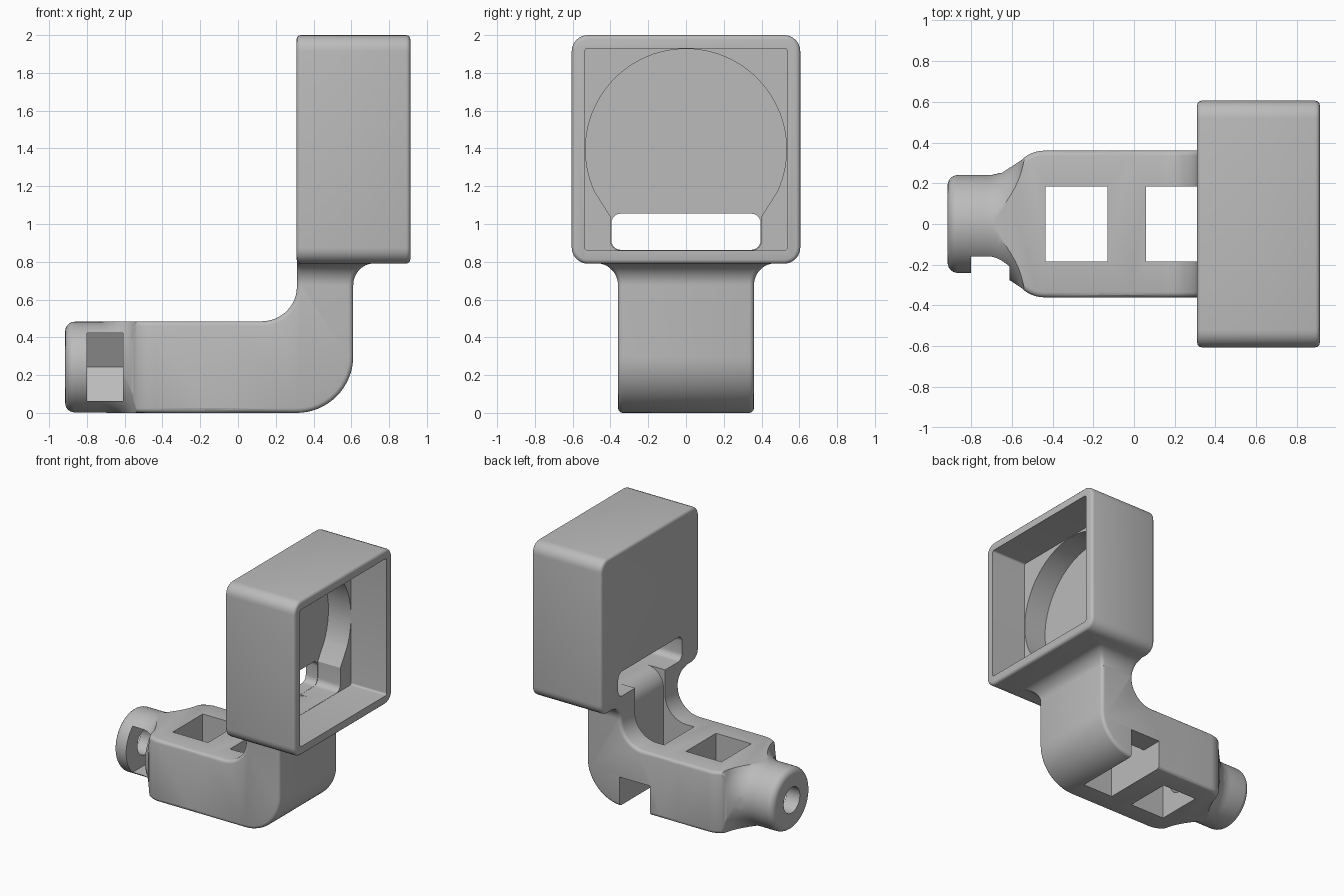
import bpy, bmesh
from math import sin, cos, pi, radians, sqrt

if "Cube" in bpy.data.objects:
    bpy.data.objects.remove(bpy.data.objects["Cube"], do_unlink=True)

grey = bpy.data.materials.new("plain grey")
grey.use_nodes = True
grey.diffuse_color = (0.5, 0.5, 0.5, 1)
grey.node_tree.nodes["Principled BSDF"].inputs["Base Color"].default_value = (0.5, 0.5, 0.5, 1)

MID = 0.2425   # height of the nose axis
TOP = 0.485    # top of the arm


def arc(cx, cy, r, a0, a1, n=12):
    return [(cx + r * cos(radians(a0 + (a1 - a0) * i / n)),
             cy + r * sin(radians(a0 + (a1 - a0) * i / n))) for i in range(n + 1)]


def round_rect(u0, u1, v0, v1, r, n=6):
    return (arc(u1 - r, v0 + r, r, -90, 0, n) + arc(u1 - r, v1 - r, r, 0, 90, n)
            + arc(u0 + r, v1 - r, r, 90, 180, n) + arc(u0 + r, v0 + r, r, 180, 270, n))


def loft(name, rings):
    """Closed skin through rings with equal point counts, capped at both ends."""
    bm = bmesh.new()
    loops = [[bm.verts.new(p) for p in ring] for ring in rings]
    for a, b in zip(loops, loops[1:]):
        for i in range(len(a)):
            j = (i + 1) % len(a)
            bm.faces.new((a[i], a[j], b[j], b[i]))
    bm.faces.new(loops[0][::-1])
    bm.faces.new(loops[-1])
    bmesh.ops.recalc_face_normals(bm, faces=bm.faces)
    mesh = bpy.data.meshes.new(name)
    bm.to_mesh(mesh)
    bm.free()
    mesh.materials.append(grey)
    obj = bpy.data.objects.new(name, mesh)
    bpy.context.collection.objects.link(obj)
    return obj


def prism(name, pts, axis, d0, d1):
    place = {"x": lambda u, v, d: (d, u, v),
             "y": lambda u, v, d: (u, d, v),
             "z": lambda u, v, d: (u, v, d)}[axis]
    return loft(name, [[place(u, v, d) for u, v in pts] for d in (d0, d1)])


def lathe(name, profile, n=64):
    """Revolve (x, radius) points round the nose axis."""
    return loft(name, [[(x, r * cos(2 * pi * i / n), MID + r * sin(2 * pi * i / n))
                        for i in range(n)] for x, r in profile])


def apply(obj, mod):
    bpy.context.view_layer.objects.active = obj
    bpy.ops.object.modifier_apply(modifier=mod.name)


def soften(obj, width):
    mod = obj.modifiers.new("soft_edges", "BEVEL")
    mod.width, mod.segments = width, 3
    mod.limit_method, mod.angle_limit = "ANGLE", radians(50)
    apply(obj, mod)


def combine(obj, other, how):
    mod = obj.modifiers.new(how, "BOOLEAN")
    mod.operation, mod.solver, mod.object = how, "EXACT", other
    apply(obj, mod)
    bpy.data.objects.remove(other, do_unlink=True)


# Arm head: tapered plan, trimmed by a revolved nose that flares into the arm
half = [(0.0, 0.36)] + arc(-0.44, 0.20, 0.16, 90, 135, 6) + [(-0.65, 0.25), (-0.95, 0.25)]
head = prism("arm_head", half + [(x, -y) for x, y in reversed(half)], "z", 0, TOP)
soften(head, 0.025)
nose = lathe("nose", arc(-0.865, 0.19, 0.05, 180, 90, 6)
             + [(-0.74, 0.24)] + arc(-0.72, 0.42, 0.18, 270, 335, 8)
             + [(-0.5, 0.5), (0.3, 0.55)])
combine(head, nose, "INTERSECT")

# Bent arm: side profile with a round heel and a filleted inner corner
profile = ([(-0.2, 0)] + arc(0.31, 0.3, 0.3, -90, 0, 16) + [(0.61, 0.83), (0.312, 0.83)]
           + arc(0.127, 0.67, 0.185, 0, -90) + [(-0.2, TOP)])
body = prism("camera_arm_bracket", profile, "y", -0.36, 0.36)
body.name = "housing_bracket"
soften(body, 0.025)
combine(body, head, "UNION")

# Flared neck under the housing
R = 0.12
rings = []
for i in range(11):
    t = 0.12 * i / 10
    d = R - sqrt(R * R - t * t) if i else 0
    d = min(d, 0.11)
    rings.append([(x, y, 0.675 + t) for x, y in
                  round_rect(0.313, 0.61 + d, -0.36 - d, 0.36 + d, 0.025, 4)])
rings.append([(x, y, 0.83) for x, y, z in rings[-1]])
combine(body, loft("neck_flare", rings), "UNION")

# Square housing
housing = prism("housing", round_rect(-0.605, 0.605, 0.79, 2.0, 0.085), "x", 0.31, 0.912)
soften(housing, 0.022)
combine(body, housing, "UNION")

# Housing recesses: square opening, round well running down into the slot, rear slot
deep = (arc(0, 1.395, 0.532, -25, 205, 60) + [(-0.4, 1.04)]
        + arc(-0.35, 0.912, 0.05, 180, 270, 6) + arc(0.35, 0.912, 0.05, 270, 360, 6)
        + [(0.4, 1.04)])
channel = ([(0.06, -0.1), (0.325, -0.1)] + arc(0.465, 0.722, 0.14, 180, 90)
           + [(0.465, 0.9), (0.06, 0.9)])
nut = [(-0.5, MID - 0.18), (0.104, MID - 0.18), (0.208, MID),
       (0.104, MID + 0.18), (-0.5, MID + 0.18)]
cutters = [
    prism("opening", round_rect(-0.535, 0.535, 0.86, 1.93, 0.015), "x", 0.605, 1.0),
    prism("round_well", deep, "x", 0.41, 0.65),
    prism("rear_slot", round_rect(-0.395, 0.395, 0.863, 1.055, 0.05), "x", 0.2, 0.45),
    # Cable channel through the arm, with its side exit
    prism("cable_channel", channel, "y", -0.185, 0.185),
    prism("side_exit", [(0.06, -0.1), (0.325, -0.1), (0.325, 0.23), (0.06, 0.23)],
          "y", 0.1, 0.5),
    # Square window, nut pocket and screw hole
    prism("window", [(-0.435, -0.185), (-0.13, -0.185), (-0.13, 0.185), (-0.435, 0.185)],
          "z", -0.1, 0.7),
    prism("nut_pocket", nut, "x", -0.8, -0.61),
    lathe("screw_hole", [(-1, 0.1), (-0.4, 0.1)], 32),
]
for cutter in cutters:
    combine(body, cutter, "DIFFERENCE")

# Shading
bpy.ops.object.select_all(action="DESELECT")
body.select_set(True)
bpy.context.view_layer.objects.active = body
bpy.ops.object.shade_smooth_by_angle(angle=radians(32))
